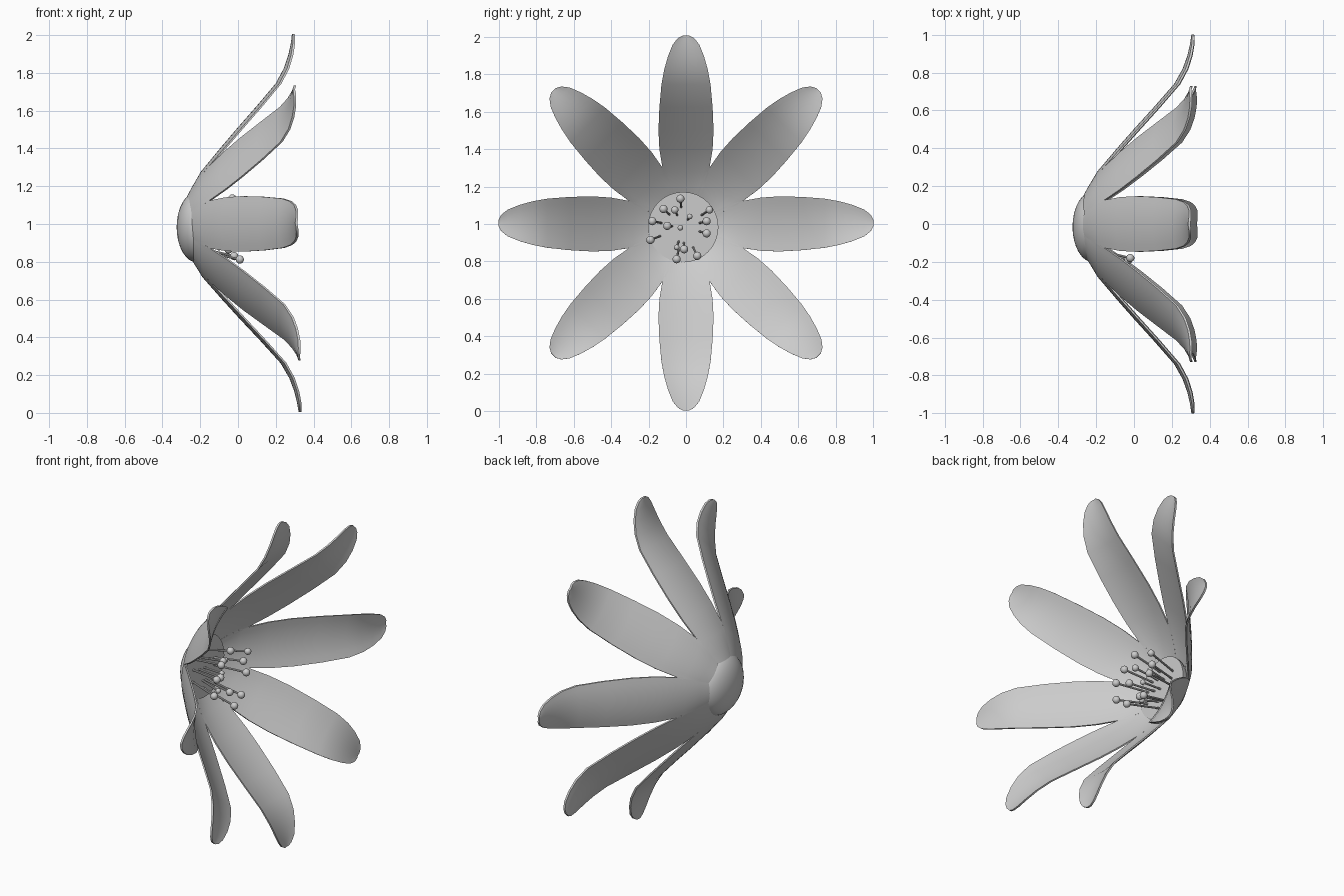
import bpy, bmesh, math
from mathutils import Vector, Matrix

cube = bpy.data.objects.get("Cube")
if cube:
    bpy.data.objects.remove(cube)

grey = bpy.data.materials.new("soft grey")
grey.use_nodes = True
grey.diffuse_color = (0.6, 0.6, 0.6, 1)
grey.node_tree.nodes["Principled BSDF"].inputs["Base Color"].default_value = (0.6, 0.6, 0.6, 1)

HUB = Vector((0, -0.015, 0.983))
# Flower axis is +x, leaning back slightly towards the top
TILT = Matrix.Translation((0, 0, 1)) @ Matrix.Rotation(math.radians(-1), 4, 'Y')


def finish(name, bm, angle=40):
    bmesh.ops.recalc_face_normals(bm, faces=bm.faces)
    mesh = bpy.data.meshes.new(name)
    bm.to_mesh(mesh)
    bm.free()
    obj = bpy.data.objects.new(name, mesh)
    bpy.context.collection.objects.link(obj)
    mesh.materials.append(grey)
    bpy.ops.object.select_all(action='DESELECT')
    obj.select_set(True)
    bpy.context.view_layer.objects.active = obj
    bpy.ops.object.shade_smooth_by_angle(angle=math.radians(angle))
    return obj


# Petal rows: distance from the axis, height along the axis, half width
ROWS = [(0.15, -0.268, 0.07), (0.2, -0.24, 0.095), (0.28, -0.192, 0.122),
        (0.4, -0.09, 0.142), (0.5, -0.002, 0.147), (0.62, 0.107, 0.142),
        (0.74, 0.212, 0.131), (0.82, 0.257, 0.116), (0.89, 0.282, 0.096),
        (0.95, 0.296, 0.072), (0.985, 0.301, 0.045), (1.0, 0.303, 0.018)]
ACROSS = 8


def petal(name, angle):
    bm = bmesh.new()
    sides = []
    for thickness in (0, 0.012):
        grid = []
        for r, x, w in ROWS:
            row = []
            for i in range(ACROSS + 1):
                u = 2 * i / ACROSS - 1
                cup = 0.022 * u * u * w / 0.147
                row.append(bm.verts.new((x + cup + thickness, u * w, r)))
            grid.append(row)
        for a, b in zip(grid, grid[1:]):
            for i in range(ACROSS):
                bm.faces.new((a[i], a[i + 1], b[i + 1], b[i]))
        sides.append(grid)
    # Close the rim between back and front surfaces
    rims = []
    for g in sides:
        rims.append([row[0] for row in g] + g[-1][1:-1]
                    + [row[-1] for row in reversed(g)] + g[0][-2:0:-1])
    back, front = rims
    for i in range(len(back)):
        j = (i + 1) % len(back)
        bm.faces.new((back[i], back[j], front[j], front[i]))
    bm.transform(TILT @ Matrix.Rotation(angle, 4, 'X'))
    return finish(name, bm)


for k in range(8):
    petal(f"petal_{k + 1}", k * math.pi / 4)

# Domed base with a flat disc facing forward
bm = bmesh.new()
bmesh.ops.create_uvsphere(bm, u_segments=32, v_segments=16, radius=1)
bmesh.ops.bisect_plane(bm, geom=bm.verts[:] + bm.edges[:] + bm.faces[:],
                       plane_co=(0, 0, 0), plane_no=(0, 0, 1), clear_outer=True)
bmesh.ops.contextual_create(bm, geom=[e for e in bm.edges if e.is_boundary])
bm.transform(Matrix.Translation(HUB + Vector((-0.215, 0, 0)))
             @ Matrix.Rotation(math.pi / 2, 4, 'Y') @ Matrix.Diagonal((0.188, 0.188, 0.11, 1)))
finish("flower_base", bm)

# Stamen heads: y, z, height along the axis, head radius
STAMENS = [(-.03, 1.135, -.03, .022), (-.12, 1.08, -.03, .022), (-.06, 1.075, -.06, .02),
           (.02, 1.04, -.1, .015), (.125, 1.075, -.02, .02), (.11, 1.015, -.04, .022),
           (.11, .95, -.02, .022), (-.18, 1.015, -.02, .022), (-.1, .99, -.05, .022),
           (-.03, .98, -.09, .015), (-.19, .915, -.03, .022), (-.05, .875, -.1, .015),
           (-.01, .865, -.05, .022), (-.05, .812, .01, .022), (.06, .83, -.02, .022)]

for n, (y, z, x, radius) in enumerate(STAMENS, 1):
    head = Vector((x, y, z))
    foot = Vector((-0.22, y, z)).lerp(Vector((-0.22, HUB.y, HUB.z)), 0.3)
    stem = head - foot
    bm = bmesh.new()
    bmesh.ops.create_cone(bm, segments=8, radius1=0.006, radius2=0.006,
                          depth=stem.length, cap_ends=True,
                          matrix=Matrix.Translation((head + foot) / 2)
                          @ stem.to_track_quat('Z', 'Y').to_matrix().to_4x4())
    bmesh.ops.create_uvsphere(bm, u_segments=14, v_segments=8, radius=radius,
                              matrix=Matrix.Translation(head))
    finish(f"stamen_{n}", bm)
